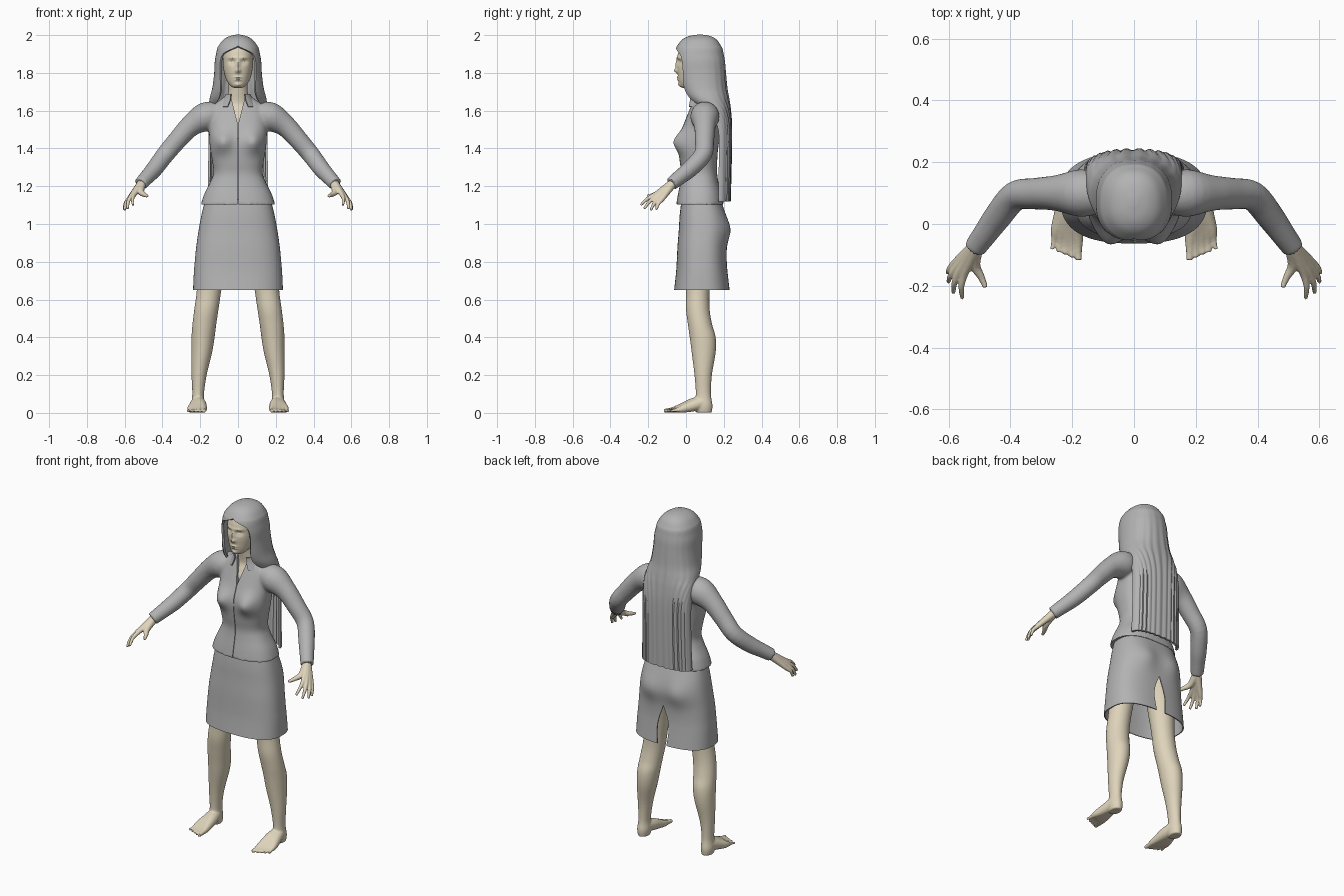
import bpy, bmesh, math
from mathutils import Vector

if "Cube" in bpy.data.objects:
    bpy.data.objects.remove(bpy.data.objects["Cube"], do_unlink=True)


def material(name, rgb):
    m = bpy.data.materials.new(name)
    m.use_nodes = True
    m.diffuse_color = (*rgb, 1)
    m.node_tree.nodes["Principled BSDF"].inputs["Base Color"].default_value = (*rgb, 1)
    return m


GREY = material("soft grey", (0.45, 0.45, 0.455))
SKIN = material("pale skin", (0.74, 0.66, 0.5))


def spline(rows, k):
    """Smooth interpolation through rows of numbers, k steps per span."""
    p = [rows[0]] + list(rows) + [rows[-1]]
    out = []
    for a, b, c, d in zip(p, p[1:], p[2:], p[3:]):
        for j in range(k):
            t = j / k
            out.append([y + t / 2 * (z - x + t * (2*x - 5*y + 4*z - w + t * (3*y - 3*z + w - x)))
                        for x, y, z, w in zip(a, b, c, d)])
    return out + [list(rows[-1])]


def skin_rings(bm, rings, caps):
    for r, q in zip(rings, rings[1:]):
        for i in range(len(r) - 1):
            bm.faces.new((r[i], r[i + 1], q[i + 1], q[i]))
    if "first" in caps:
        bm.faces.new(rings[0][:-1])
    if "last" in caps:
        bm.faces.new(rings[-1][:-1])


def loft(bm, rows, n=48, power=2.0, caps="first last", bumps=(), side=-1, s=1, k=5, strands=0):
    """Stack of rounded sections: z, centre x, half width, front y, back y, gap in degrees."""
    rings = []
    for z, cx, hw, yf, yb, gap in spline(rows, k):
        gap = math.radians(max(gap, 0))
        ring = []
        for i in range(n + 1):
            a = gap + (math.tau - 2 * gap) * i / n
            sx, cy = math.sin(a), math.cos(a)
            e = 2 / power
            x = cx + hw * math.copysign(abs(sx) ** e, sx)
            y = (yf + yb) / 2 + side * (yb - yf) / 2 * math.copysign(abs(cy) ** e, cy)
            if strands:
                y += strands * math.sin(i * 1.6) * max(0, -cy) * min(1, max(0, (1.95 - z) * 3))
            facing = -1 if y < (yf + yb) / 2 else 1
            # Gaussian swellings on the front (-1) or the back (1)
            for bx, bz, wx, wz, d, where in bumps:
                if where == facing:
                    for m in {1, -1} if bx else {1}:
                        y += d * math.exp(-((x - m * bx) / wx) ** 2 - ((z - bz) / wz) ** 2)
            ring.append(bm.verts.new((x * s, y, z)))
        rings.append(ring)
    skin_rings(bm, rings, caps)


def tube(bm, rows, s=1, n=14, k=4):
    """Round limb through points x, y, z, radius."""
    pts = spline(rows, k)
    rings = []
    for i, (x, y, z, r) in enumerate(pts):
        a, b = pts[max(i - 1, 0)], pts[min(i + 1, len(pts) - 1)]
        t = (Vector(b[:3]) - Vector(a[:3])).normalized()
        u = t.cross(Vector((1, 0, 1))).normalized()
        v = t.cross(u)
        ring = []
        for j in range(n + 1):
            c = math.tau * j / n
            p = Vector((x, y, z)) + r * (math.cos(c) * u + math.sin(c) * v)
            ring.append(bm.verts.new((p.x * s, p.y, p.z)))
        rings.append(ring)
    skin_rings(bm, rings, "first last")


def finish(name, bm, mat, voxel=0, thick=0, cutter=None, smooth=3):
    bmesh.ops.remove_doubles(bm, verts=bm.verts, dist=0.00002)
    bmesh.ops.recalc_face_normals(bm, faces=bm.faces)
    me = bpy.data.meshes.new(name)
    bm.to_mesh(me)
    bm.free()
    ob = bpy.data.objects.new(name, me)
    bpy.context.collection.objects.link(ob)
    if voxel:
        m = ob.modifiers.new("blend", "REMESH")
        m.mode, m.voxel_size = "VOXEL", voxel
        m = ob.modifiers.new("relax", "SMOOTH")
        m.factor, m.iterations = 0.5, smooth
    if thick:
        m = ob.modifiers.new("thickness", "SOLIDIFY")
        m.thickness, m.offset = thick, 0
    if cutter:
        m = ob.modifiers.new("opening", "BOOLEAN")
        m.operation, m.solver, m.object = "DIFFERENCE", "EXACT", cutter
    bpy.context.view_layer.update()
    dg = bpy.context.evaluated_depsgraph_get()
    ob.data = bpy.data.meshes.new_from_object(ob.evaluated_get(dg))
    ob.modifiers.clear()
    ob.data.materials.clear()
    ob.data.materials.append(mat)
    bpy.ops.object.select_all(action="DESELECT")
    ob.select_set(True)
    bpy.context.view_layer.objects.active = ob
    bpy.ops.object.shade_smooth_by_angle(angle=math.radians(45))
    return ob


def section(*rows):
    """Sections centred on x = 0, with an optional gap."""
    return [(r[0], 0, r[1], r[2], r[3], r[4] if len(r) > 4 else 0) for r in rows]


# Head with modelled face
bm = bmesh.new()
face = [(0, 1.842, .010, .028, -.010, -1), (0, 1.811, .013, .011, -.016, -1),
        (.033, 1.857, .016, .012, .013, -1), (.033, 1.854, .010, .006, -.007, -1),
        (.030, 1.880, .024, .007, -.005, -1), (0, 1.776, .020, .005, -.008, -1),
        (0, 1.763, .017, .005, -.008, -1), (0, 1.737, .016, .010, -.008, -1)]
loft(bm, section((1.720, .018, -.015, .02), (1.728, .036, -.03, .05), (1.75, .055, -.037, .09),
                 (1.78, .068, -.042, .13), (1.82, .077, -.046, .15), (1.86, .080, -.046, .16),
                 (1.90, .080, -.043, .165), (1.94, .070, -.028, .16), (1.97, .045, 0, .12)),
     n=96, power=2.2, bumps=face, k=8)
finish("head", bm, SKIN)

# Neck and upper chest
bm = bmesh.new()
loft(bm, section((1.45, .08, .03, .13), (1.55, .085, .014, .13), (1.60, .08, .03, .13),
                 (1.64, .062, .046, .13), (1.70, .051, .040, .125), (1.74, .05, .035, .12),
                 (1.79, .05, .04, .12)))
finish("neck", bm, SKIN)

# Long hair: cap, side locks and hanging back sheet
bm = bmesh.new()
loft(bm, section((1.996, .012, .06, .09), (1.988, .045, .015, .13), (1.97, .075, -.018, .16),
                 (1.94, .098, -.042, .18), (1.925, .105, -.049, .188, 14), (1.90, .11, -.054, .193, 40),
                 (1.86, .117, -.054, .20, 47), (1.80, .120, -.048, .205, 47), (1.72, .130, -.03, .212, 40),
                 (1.66, .145, .01, .222, 42), (1.60, .15, .08, .230, 65), (1.50, .15, .12, .236, 85),
                 (1.30, .152, .12, .233, 88), (1.12, .156, .12, .228, 88)),
     n=60, power=2.3, caps="first", strands=.004)
finish("hair", bm, GREY, thick=.012)

# Cutter for the open neckline and front closing
bm = bmesh.new()
outline = [(.044, 1.74), (.034, 1.66), (.0015, 1.53), (.0015, 1.0)]
outline += [(-x, z) for x, z in reversed(outline)]
base = bm.faces.new([bm.verts.new((x, -.3, z)) for x, z in outline])
move = bmesh.ops.extrude_face_region(bm, geom=[base])["geom"]
bmesh.ops.translate(bm, vec=(0, .36, 0), verts=[v for v in move if isinstance(v, bmesh.types.BMVert)])
cutter = finish("neckline_cutter", bm, GREY)
cutter.hide_render = True

# Fitted jacket with sleeves blended in
bm = bmesh.new()
loft(bm, section((1.103, .197, -.052, .20), (1.16, .178, -.042, .19), (1.22, .148, -.03, .172),
                 (1.27, .13, -.025, .165), (1.33, .136, -.033, .165), (1.40, .148, -.038, .17),
                 (1.46, .152, -.033, .18), (1.52, .155, -.015, .185), (1.58, .155, .008, .18),
                 (1.62, .14, .024, .165), (1.65, .105, .035, .145), (1.68, .062, .034, .13)),
     power=2.4, bumps=[(.085, 1.435, .05, .055, -.042, -1)])
for s in (1, -1):
    tube(bm, [(.09, .098, 1.585, .06), (.17, .1, 1.568, .077), (.25, .1, 1.52, .058),
              (.32, .098, 1.445, .051), (.385, .090, 1.368, .048), (.44, .025, 1.295, .045),
              (.48, -.03, 1.25, .04), (.515, -.078, 1.212, .036)], s, n=24)
finish("jacket", bm, GREY, voxel=.008, cutter=cutter)
bpy.data.objects.remove(cutter, do_unlink=True)

# Stand-up collar
bm = bmesh.new()
loft(bm, section((1.688, .062, .015, .125, 36), (1.66, .075, .015, .135, 32), (1.62, .098, .005, .15, 34)),
     caps="")
finish("collar", bm, GREY, thick=.006)

# Knee-length skirt with a slit at the back
bm = bmesh.new()
loft(bm, section((1.13, .17, -.02, .18), (1.05, .19, -.03, .205), (.97, .205, -.035, .215),
                 (.88, .218, -.042, .212), (.80, .226, -.046, .213, 4), (.74, .231, -.05, .218, 5.5),
                 (.65, .235, -.06, .228, 4)),
     n=64, power=2.6, caps="", side=1, bumps=[(.09, .97, .07, .07, .022, 1)])
finish("skirt", bm, GREY, thick=.006)

for s, label in ((1, "left"), (-1, "right")):
    # Hand: fingers run from the wrist and blend into a palm
    bm = bmesh.new()
    wrist = (.508, -.068, 1.217, .024)
    fingers = [((.550, -.165, 1.155), (.555, -.24, 1.10)), ((.567, -.160, 1.145), (.584, -.222, 1.08)),
               ((.577, -.146, 1.135), (.600, -.187, 1.072)), ((.580, -.127, 1.130), (.602, -.158, 1.076))]
    for knuckle, tip in fingers:
        k, t, w = Vector(knuckle), Vector(tip), Vector(wrist[:3])
        bend = k.lerp(t, .5) + Vector((.006, -.003, .005))
        tube(bm, [wrist, (*w.lerp(k, .6), .017), (*k, .0125), (*bend, .0095), (*t, .007)], s)
    tube(bm, [wrist, (.515, -.13, 1.172, .018), (.495, -.17, 1.155, .012), (.48, -.205, 1.148, .008)], s)
    finish(label + "_hand", bm, SKIN, voxel=.004, smooth=2)

    # Bare leg and foot with five toes
    bm = bmesh.new()
    loft(bm, [(.95, .105, .085, -.01, .16, 0), (.80, .135, .075, -.01, .14, 0), (.65, .153, .065, 0, .125, 0),
              (.55, .167, .064, 0, .125, 0), (.47, .178, .063, .01, .138, 0), (.40, .185, .061, .02, .157, 0),
              (.32, .192, .055, .03, .157, 0), (.20, .206, .040, .045, .137, 0), (.10, .211, .031, .052, .132, 0),
              (.04, .212, .036, .045, .14, 0), (.001, .212, .03, .055, .136, 0)], s=s)
    for i in range(5):
        t = i / 4
        r = .013 - .004 * t
        tube(bm, [(.212, .085, .055, .036), (.2 + .03 * t, .03, .042 - .006 * t, .034 - .004 * t),
                  (.184 + .066 * t, -.045 + .025 * t, .021, .02),
                  (.181 + .078 * t, -.085 + .03 * t, .014, r), (.179 + .086 * t, -.117 + .035 * t, .011, r * .8)], s)
    finish(label + "_leg", bm, SKIN, voxel=.005, smooth=2)
